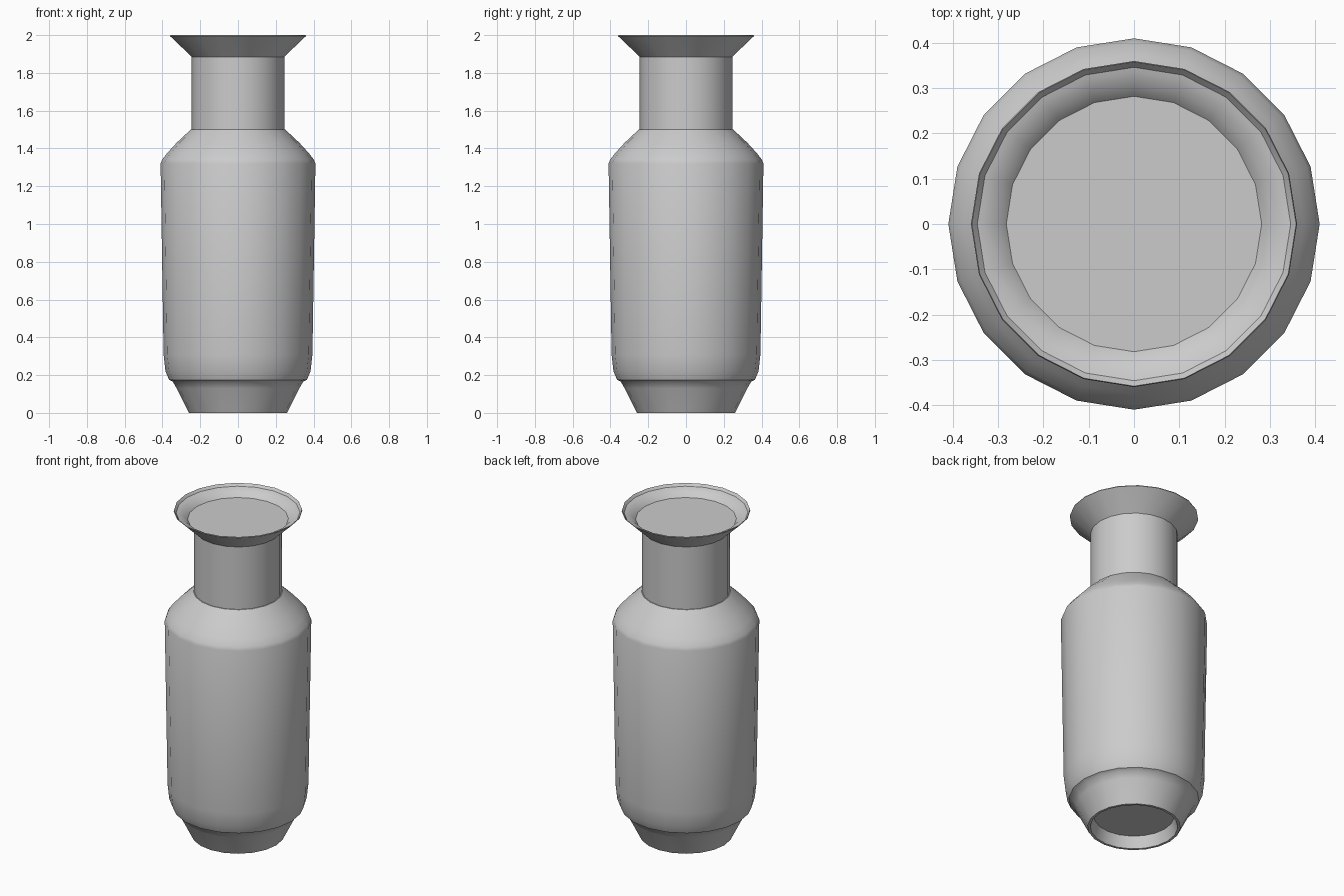
import bpy, bmesh, math

if "Cube" in bpy.data.objects:
    bpy.data.objects.remove(bpy.data.objects["Cube"])

SIDES = 20


def lathe(name, profile):
    """Revolve (radius, z) points around the z axis; radius 0 closes an end."""
    bm = bmesh.new()
    verts = [bm.verts.new((r, 0, z)) for r, z in profile]
    edges = [bm.edges.new(pair) for pair in zip(verts, verts[1:])]
    bmesh.ops.spin(bm, geom=verts + edges, cent=(0, 0, 0), axis=(0, 0, 1),
                   angle=math.tau, steps=SIDES, use_duplicate=False)
    bmesh.ops.remove_doubles(bm, verts=bm.verts, dist=0.0005)
    bmesh.ops.recalc_face_normals(bm, faces=bm.faces)
    mesh = bpy.data.meshes.new(name)
    bm.to_mesh(mesh)
    bm.free()
    obj = bpy.data.objects.new(name, mesh)
    bpy.context.collection.objects.link(obj)
    bpy.ops.object.select_all(action='DESELECT')
    obj.select_set(True)
    bpy.context.view_layer.objects.active = obj
    bpy.ops.object.shade_smooth_by_angle(angle=math.radians(35))
    return obj


# Recessed underside and tapered foot
foot = [(0, 0.07), (0.225, 0.07), (0.245, 0.0), (0.26, 0.0),
        (0.325, 0.13), (0.345, 0.165)]
# Tall body and rounded shoulder
body = [(0.365, 0.175), (0.384, 0.22), (0.394, 0.31), (0.41, 1.32),
        (0.402, 1.34), (0.375, 1.375), (0.325, 1.43), (0.25, 1.50)]
# Straight neck, flared lip and the shallow closed mouth
neck = [(0.245, 1.50), (0.245, 1.885), (0.25, 1.89)]
lip = [(0.36, 1.995), (0.358, 2.0), (0.346, 1.985), (0.335, 1.982),
       (0.305, 1.97), (0.282, 1.945), (0, 1.945)]

lathe("vase", foot + body + neck + lip)
